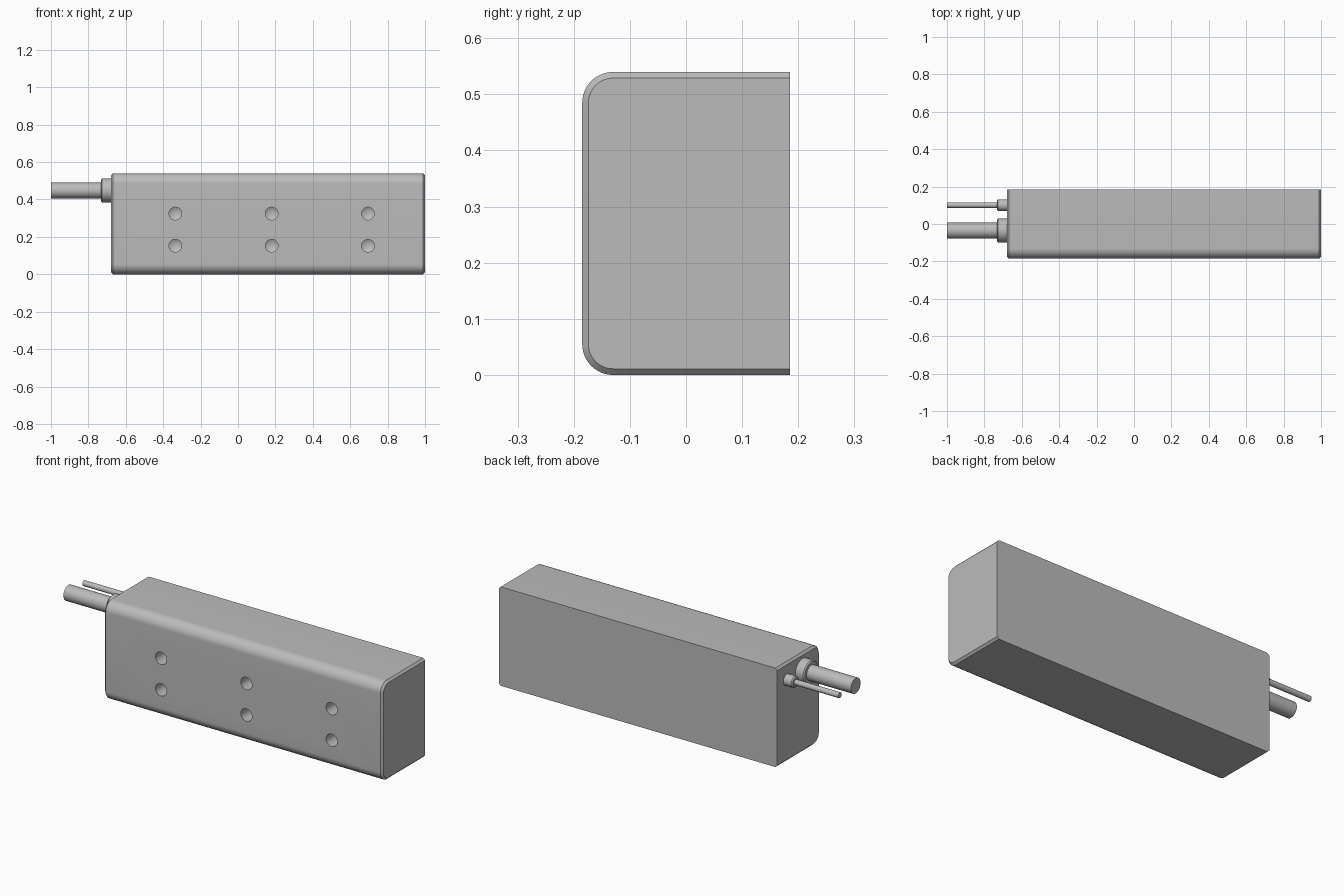
import bpy, bmesh
from math import pi, sin, cos, radians
from mathutils import Matrix, Vector

if "Cube" in bpy.data.objects:
    bpy.data.objects.remove(bpy.data.objects["Cube"])

X_MIN, X_MAX = -0.68, 1.0
HALF_DEPTH, HEIGHT, RADIUS, CHAMFER = 0.185, 0.54, 0.055, 0.011

grey = bpy.data.materials.new("plain grey")
grey.use_nodes = True
grey.diffuse_color = (0.5, 0.5, 0.5, 1)
grey.node_tree.nodes["Principled BSDF"].inputs["Base Color"].default_value = grey.diffuse_color


def make_object(name, bm):
    bmesh.ops.recalc_face_normals(bm, faces=bm.faces)
    mesh = bpy.data.meshes.new(name)
    bm.to_mesh(mesh)
    bm.free()
    mesh.materials.append(grey)
    obj = bpy.data.objects.new(name, mesh)
    bpy.context.collection.objects.link(obj)
    return obj


def activate(obj):
    bpy.ops.object.select_all(action='DESELECT')
    obj.select_set(True)
    bpy.context.view_layer.objects.active = obj


def housing_profile(inset, steps=12):
    """Section with two rounded front corners and a square back."""
    r = RADIUS - inset
    cy = -HALF_DEPTH + RADIUS
    points = [(HALF_DEPTH, inset)]
    for cz, start in ((RADIUS, 1.5 * pi), (HEIGHT - RADIUS, pi)):
        for i in range(steps + 1):
            a = start - i * pi / 2 / steps
            points.append((cy + r * cos(a), cz + r * sin(a)))
    return points + [(HALF_DEPTH, HEIGHT - inset)]


def lathe(bm, profile, matrix, sides=48):
    """Closed turned solid around local z from (radius, z) pairs."""
    rings = []
    for r, z in profile:
        count = sides if r else 1
        rings.append([bm.verts.new(matrix @ Vector((r * cos(2 * pi * i / sides),
                                                    r * sin(2 * pi * i / sides), z)))
                      for i in range(count)])
    for a, b in zip(rings, rings[1:]):
        for i in range(sides):
            j = (i + 1) % sides
            corners = [a[i], a[j], b[j], b[i]] if len(b) > 1 else [a[i], a[j], b[0]]
            bm.faces.new(corners)
    for ring in (rings[0], rings[-1]):
        if len(ring) > 1:
            bm.faces.new(ring)


# Housing: lofted section with chamfered ends
bm = bmesh.new()
loops = [[bm.verts.new((x, y, z)) for y, z in housing_profile(inset)]
         for x, inset in ((X_MIN, CHAMFER), (X_MIN + CHAMFER, 0),
                          (X_MAX - CHAMFER, 0), (X_MAX, CHAMFER))]
n = len(loops[0])
for a, b in zip(loops, loops[1:]):
    for i in range(n - 1):
        bm.faces.new((a[i], a[i + 1], b[i + 1], b[i]))
bm.faces.new(loops[0])
bm.faces.new(loops[-1])
bm.faces.new([v for l in loops for v in (l[0],)] + [l[-1] for l in reversed(loops)])
housing = make_object("housing", bm)

# Six drilled mounting holes with pointed bottoms
bm = bmesh.new()
for x in (-0.335, 0.18, 0.695):
    for z in (0.153, 0.325):
        drill = Matrix.Translation((x, -HALF_DEPTH, z)) @ Matrix.Rotation(-pi / 2, 4, 'X')
        lathe(bm, [(0.034, -0.05), (0.034, 0.08), (0, 0.1)], drill, 32)
cutter = make_object("hole_cutter", bm)
cutter.hide_render = True
cut = housing.modifiers.new("holes", 'BOOLEAN')
cut.object = cutter
cut.solver = 'EXACT'
activate(housing)
bpy.ops.object.modifier_apply(modifier=cut.name)
bpy.data.objects.remove(cutter)
bpy.ops.object.shade_smooth_by_angle(angle=radians(25))

# Cable glands and cables on the right end
for name, y, gland_r, cable_r in (("power", -0.035, 0.064, 0.042),
                                  ("signal", 0.101, 0.031, 0.015)):
    to_right = Matrix.Translation((X_MIN, y, 0.448)) @ Matrix.Rotation(-pi / 2, 4, 'Y')
    for part, profile in (
            ("gland", [(gland_r, -0.005), (gland_r, 0.047),
                       (gland_r - 0.006, 0.053)]),
            ("cable", [(cable_r, 0), (cable_r, 1 + X_MIN)])):
        bm = bmesh.new()
        lathe(bm, profile, to_right)
        activate(make_object(name + "_" + part, bm))
        bpy.ops.object.shade_smooth_by_angle(angle=radians(25))
